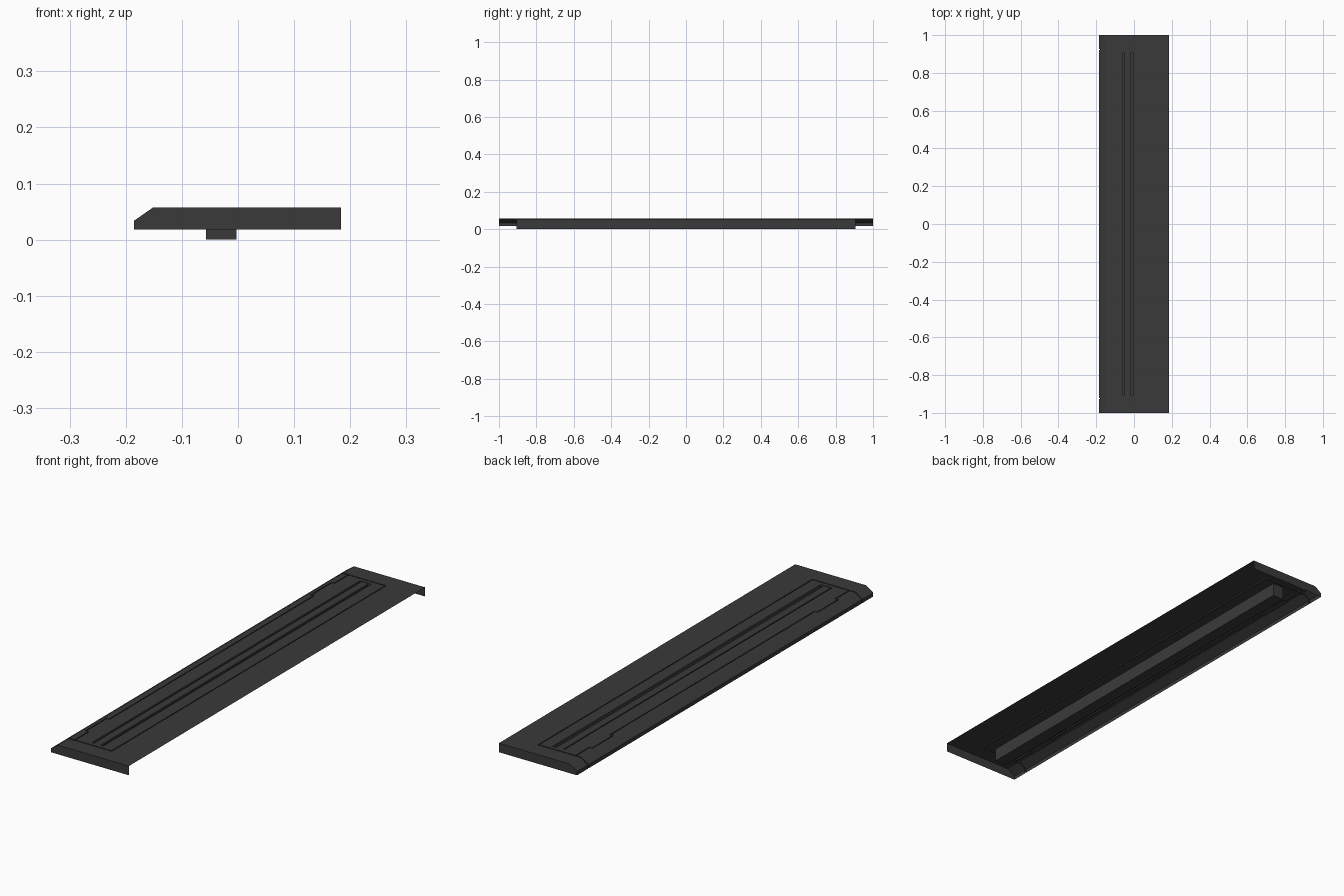
import bpy, bmesh

if "Cube" in bpy.data.objects:
    bpy.data.objects.remove(bpy.data.objects["Cube"])

mat = bpy.data.materials.new("dark_grey")
mat.diffuse_color = (0.042, 0.042, 0.042, 1)
mat.use_nodes = True
mat.node_tree.nodes["Principled BSDF"].inputs["Base Color"].default_value = mat.diffuse_color

G = 0.006                       # seam depth
BOT, TOP = 0.018, 0.057         # cover underside and top heights

# Cross-section (x, z) from the front lip over the chamfer to the open rear edge
flat_x = [-0.140, -0.136, -0.127, -0.123, -0.057, -0.003, 0.048, 0.052, 0.184]
profile = [(-0.185, BOT), (-0.185, 0.034), (-0.152, TOP)] + [(x, TOP) for x in flat_x]
half = [0.688, 0.692, 0.828, 0.832, 0.905, 0.922, 0.927, 1.0]
ys = [-y for y in reversed(half)] + half


def depth(i, j):
    """Recess depth of profile strip i in length strip j."""
    if not (0 <= i < len(profile) - 1 and 0 <= j < len(ys) - 1):
        return None
    x = (profile[i][0] + profile[i + 1][0]) / 2
    y = abs(ys[j] + ys[j + 1]) / 2
    if -0.057 < x < -0.003 and y < 0.905:
        return TOP                                   # slot channel
    if 0.922 < y < 0.927 and x < 0.052:
        return G                                     # end seams
    if 0.048 < x < 0.052 and y < 0.927:
        return G                                     # rear seam
    if y < 0.922:                                    # flap seam with two jogs
        if 0.692 < y < 0.828:
            return G if -0.140 < x < -0.136 else 0
        if 0.688 < y < 0.832:
            return G if -0.140 < x < -0.123 else 0
        return G if -0.127 < x < -0.123 else 0
    return 0


def point(i, j, d):
    x, z = profile[i]
    return (x + d, ys[j], z) if i < 2 else (x, ys[j], z - d)


def finish(bm, name):
    bmesh.ops.remove_doubles(bm, verts=bm.verts, dist=1e-5)
    bmesh.ops.recalc_face_normals(bm, faces=bm.faces)
    bm.normal_update()
    if max(bm.faces, key=lambda f: f.calc_center_median().z).normal.z < 0:
        bmesh.ops.reverse_faces(bm, faces=bm.faces)
    me = bpy.data.meshes.new(name)
    bm.to_mesh(me)
    bm.free()
    me.materials.append(mat)
    ob = bpy.data.objects.new(name, me)
    bpy.context.collection.objects.link(ob)
    return ob


def box(name, x0, x1, y0, y1, z0, z1):
    bm = bmesh.new()
    bmesh.ops.create_cube(bm, size=1)
    for v in bm.verts:
        v.co = ((x0 + x1) / 2 + v.co.x * (x1 - x0),
                (y0 + y1) / 2 + v.co.y * (y1 - y0),
                (z0 + z1) / 2 + v.co.z * (z1 - z0))
    return finish(bm, name)


# Cover sheet with seams and the sunken slot channel
bm = bmesh.new()
quad = lambda *pts: bm.faces.new([bm.verts.new(p) for p in pts])
for i in range(len(profile) - 1):
    for j in range(len(ys) - 1):
        d = depth(i, j)
        quad(point(i, j, d), point(i + 1, j, d), point(i + 1, j + 1, d), point(i, j + 1, d))
        e = depth(i + 1, j)
        if e is not None and e != d:
            quad(point(i + 1, j, d), point(i + 1, j, e),
                 point(i + 1, j + 1, e), point(i + 1, j + 1, d))
        e = depth(i, j + 1)
        if e is not None and e != d:
            quad(point(i, j + 1, d), point(i + 1, j + 1, d),
                 point(i + 1, j + 1, e), point(i, j + 1, e))
finish(bm, "cover_sheet")

# End walls closing the profile
for side, name in ((-1, "front_end_wall"), (1, "back_end_wall")):
    bm = bmesh.new()
    outline = [(-0.185, BOT), (0.184, BOT), (0.184, TOP), (-0.152, TOP), (-0.185, 0.034)]
    f = bm.faces.new([bm.verts.new((x, side, z)) for x, z in outline])
    if side > 0:
        f.normal_flip()
    me = bpy.data.meshes.new(name)
    bm.to_mesh(me)
    bm.free()
    me.materials.append(mat)
    bpy.context.collection.objects.link(bpy.data.objects.new(name, me))

# Blade filling most of the slot, leaving a gap on each side
box("slot_blade", -0.050, -0.018, -0.905, 0.905, 0.046, 0.055)
